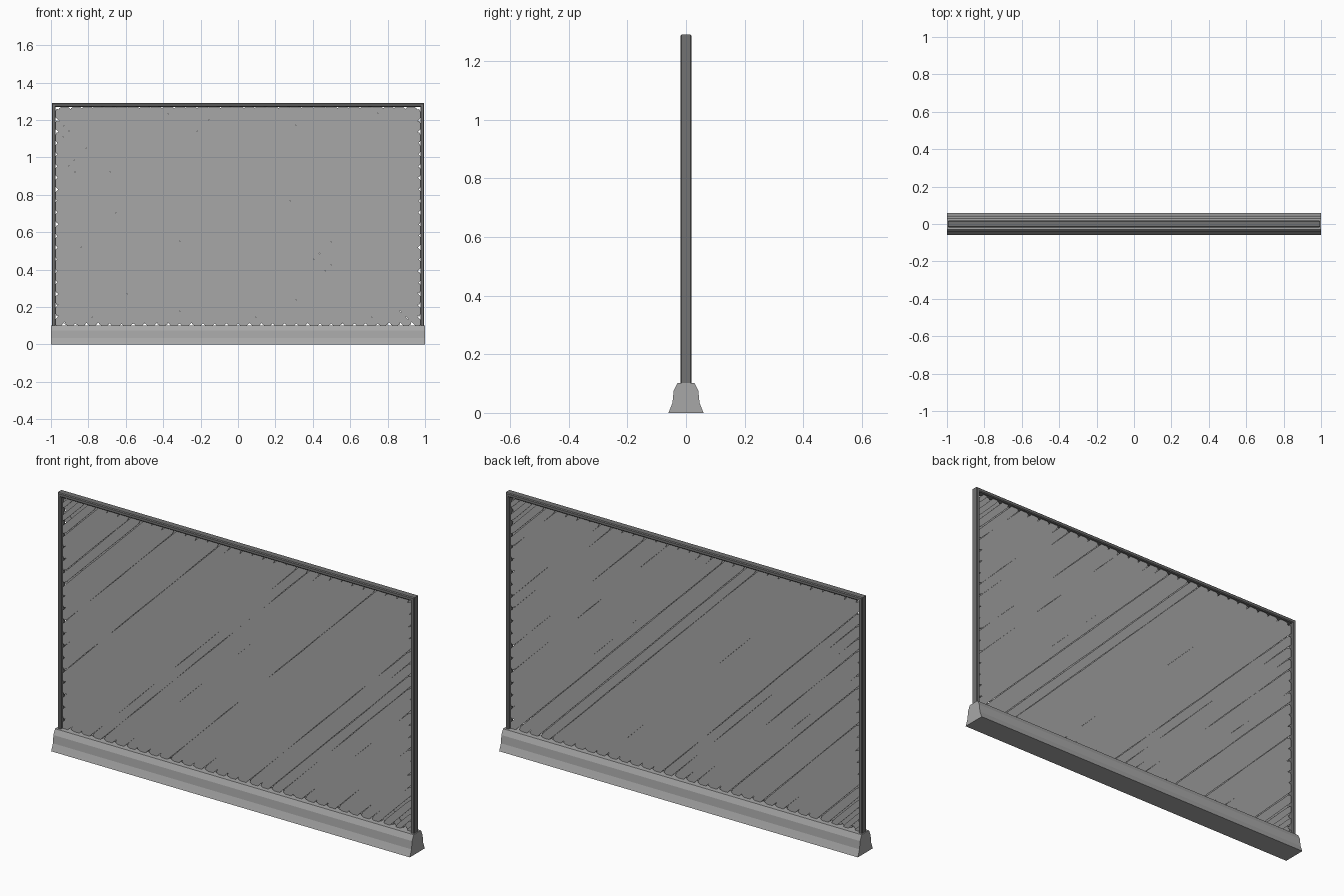
import bpy, bmesh, math, random

if "Cube" in bpy.data.objects:
    bpy.data.objects.remove(bpy.data.objects["Cube"])
random.seed(4)


def make_material(name, value):
    mat = bpy.data.materials.new(name)
    mat.diffuse_color = (value, value, value, 1)
    mat.use_nodes = True
    mat.node_tree.nodes["Principled BSDF"].inputs["Base Color"].default_value = mat.diffuse_color
    return mat


GREY = make_material("mid_grey", 0.39)
DARK = make_material("dark_grey", 0.17)


def make_object(name, bm, mat):
    bmesh.ops.recalc_face_normals(bm, faces=bm.faces)
    me = bpy.data.meshes.new(name)
    bm.to_mesh(me)
    bm.free()
    me.materials.append(mat)
    ob = bpy.data.objects.new(name, me)
    bpy.context.collection.objects.link(ob)
    return ob


# Flared plinth: half profile (y, z) mirrored and extruded along x
half = [(0.06, 0.0), (0.055, 0.012), (0.046, 0.035), (0.042, 0.075), (0.029, 0.102)]
profile = half + [(-y, z) for y, z in reversed(half)]
bm = bmesh.new()
face = bm.faces.new([bm.verts.new((-1, y, z)) for y, z in profile])
ext = bmesh.ops.extrude_face_region(bm, geom=[face])
bmesh.ops.translate(bm, vec=(2, 0, 0),
                    verts=[v for v in ext["geom"] if isinstance(v, bmesh.types.BMVert)])
make_object("plinth", bm, GREY)

# Frame: chamfered section swept up, across and down with mitred corners
T, D, C = 0.020, 0.0185, 0.004
section = [(0, -D + C), (C, -D), (T - C, -D), (T, -D + C),
           (T, D - C), (T - C, D), (C, D), (0, D - C)]
bm = bmesh.new()
rings = []
for sx, top in ((-1, 0), (-1, 1), (1, 1), (1, 0)):
    rings.append([bm.verts.new((sx * (0.995 - a), y, 1.29 - a if top else 0.09))
                  for a, y in section])
for r0, r1 in zip(rings, rings[1:]):
    for i in range(8):
        j = (i + 1) % 8
        bm.faces.new((r0[i], r0[j], r1[j], r1[i]))
bm.faces.new(rings[0])
bm.faces.new(rings[-1])
make_object("frame", bm, DARK)

# Slat screen: two layers of diagonal slats with uneven widths, thin at the corners
X, Z0, Z1 = 0.98, 0.098, 1.275
STEP, WIDTH = 0.044, 0.047


def slat_layer(name, y, side):
    R = math.sqrt(0.5)
    bm = bmesh.new()
    zc = (Z0 + Z1) / 2
    reach = (X + (Z1 - zc)) * R
    for k in range(int(reach * 2 / STEP) + 1):
        c = -reach + (k + 0.5) * STEP + random.uniform(-0.002, 0.002)
        # clip the centre line to the opening
        lo = max((-X + c * R) / R, (Z0 - zc - c * R) / R)
        hi = min((X + c * R) / R, (Z1 - zc - c * R) / R)
        length = hi - lo
        if length < 0.03:
            continue
        w = WIDTH * min(1, 0.3 + length * 1.7) * random.choice((0.91, 0.98, 1.02, 1.04))
        segs = max(2, int(length / 0.15))
        inset = min(0.02, length * 0.2)
        us = [lo] + [lo + inset + (length - 2 * inset) * i / segs for i in range(segs + 1)] + [hi]
        left, right = [], []
        for i, u in enumerate(us):
            h = w / 2 * (0.7 if i in (0, len(us) - 1) else random.uniform(0.93, 1.04))
            for row, s in ((left, 1), (right, -1)):
                o = c + s * h
                px = min(X, max(-X, (u - o) * R))
                pz = min(Z1, max(Z0, zc + (u + o) * R))
                row.append(bm.verts.new((side * px, y, pz)))
        for i in range(len(us) - 1):
            bm.faces.new((left[i], left[i + 1], right[i + 1], right[i]))
    ob = make_object(name, bm, GREY)
    mod = ob.modifiers.new("thickness", "SOLIDIFY")
    mod.thickness = 0.003
    mod.offset = 0


slat_layer("front_slats", -0.004, 1)
slat_layer("back_slats", 0.004, -1)
